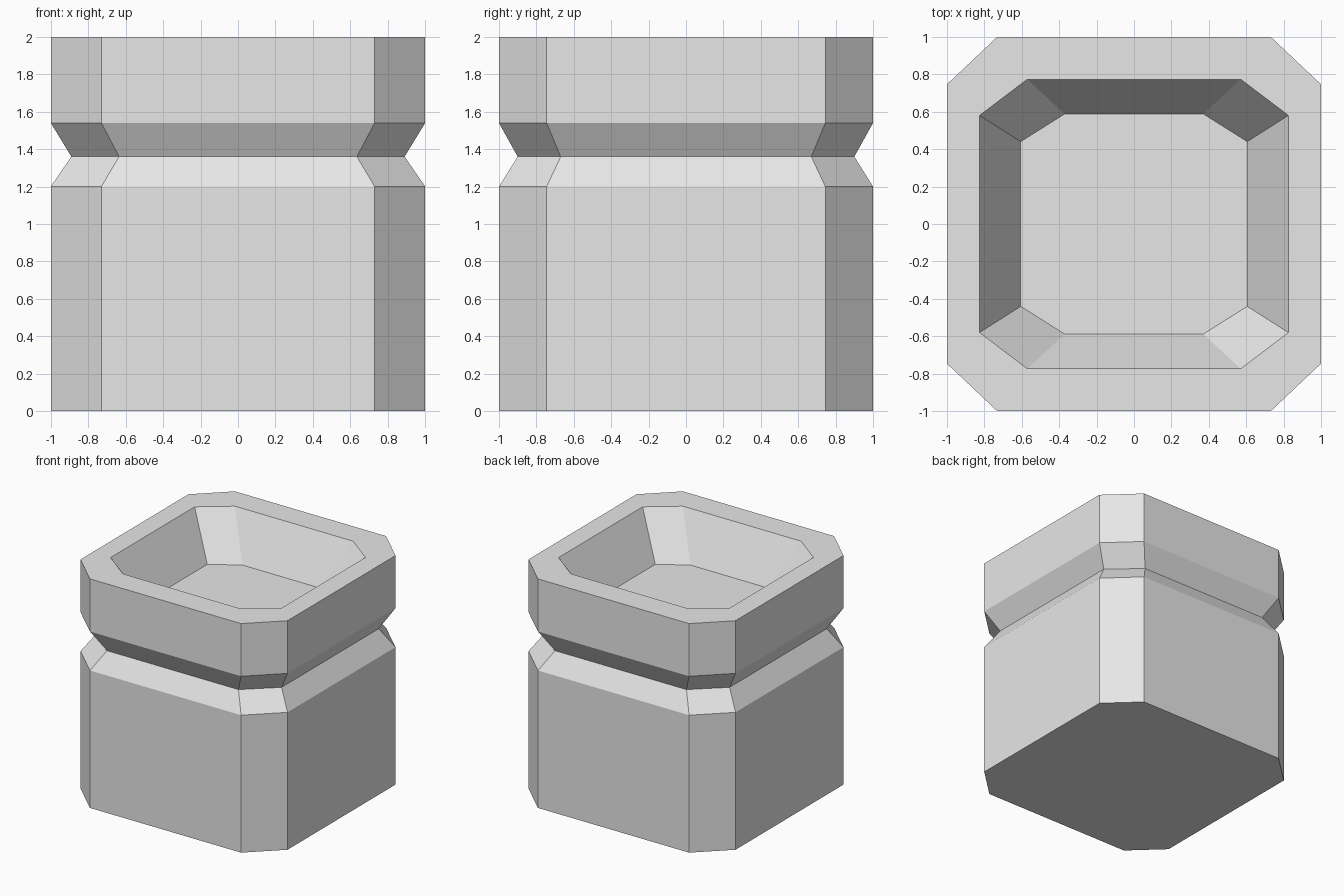
import bpy
import bmesh

default = bpy.data.objects.get("Cube")
if default:
    bpy.data.objects.remove(default, do_unlink=True)

GREY = (0.8, 0.8, 0.8, 1.0)
mat = bpy.data.materials.new("plain grey")
mat.use_nodes = True
mat.diffuse_color = GREY
mat.node_tree.nodes["Principled BSDF"].inputs["Base Color"].default_value = GREY


def octagon(bm, half_x, half_y, flat_x, flat_y, z):
    """Counter-clockwise ring: a rectangle with chamfered corners."""
    quarter = [(half_x, flat_y), (flat_x, half_y)]
    pts = (quarter
           + [(-x, y) for x, y in reversed(quarter)]
           + [(-x, -y) for x, y in quarter]
           + [(x, -y) for x, y in reversed(quarter)])
    return [bm.verts.new((x, y, z)) for x, y in pts]


def bridge(bm, lower, upper):
    n = len(lower)
    for i in range(n):
        j = (i + 1) % n
        bm.faces.new((lower[i], lower[j], upper[j], upper[i]))


# Cross-sections from the base, up past the groove, over the rim, into the recess
outer = (1, 1, 0.73, 0.745)
sections = [
    (*outer, 0),
    (*outer, 1.2),
    (0.89, 0.9, 0.635, 0.67, 1.36),
    (*outer, 1.54),
    (*outer, 2),
    (0.825, 0.773, 0.57, 0.58, 2),
    (0.605, 0.588, 0.37, 0.44, 1.61),
]

bm = bmesh.new()
rings = [octagon(bm, *s) for s in sections]
for lower, upper in zip(rings, rings[1:]):
    bridge(bm, lower, upper)

# Base and recess floor
bm.faces.new(list(reversed(rings[0])))
bm.faces.new(rings[-1])
bmesh.ops.recalc_face_normals(bm, faces=bm.faces)

mesh = bpy.data.meshes.new("grooved_pot")
bm.to_mesh(mesh)
bm.free()
mesh.materials.append(mat)
pot = bpy.data.objects.new("grooved_pot", mesh)
bpy.context.collection.objects.link(pot)
